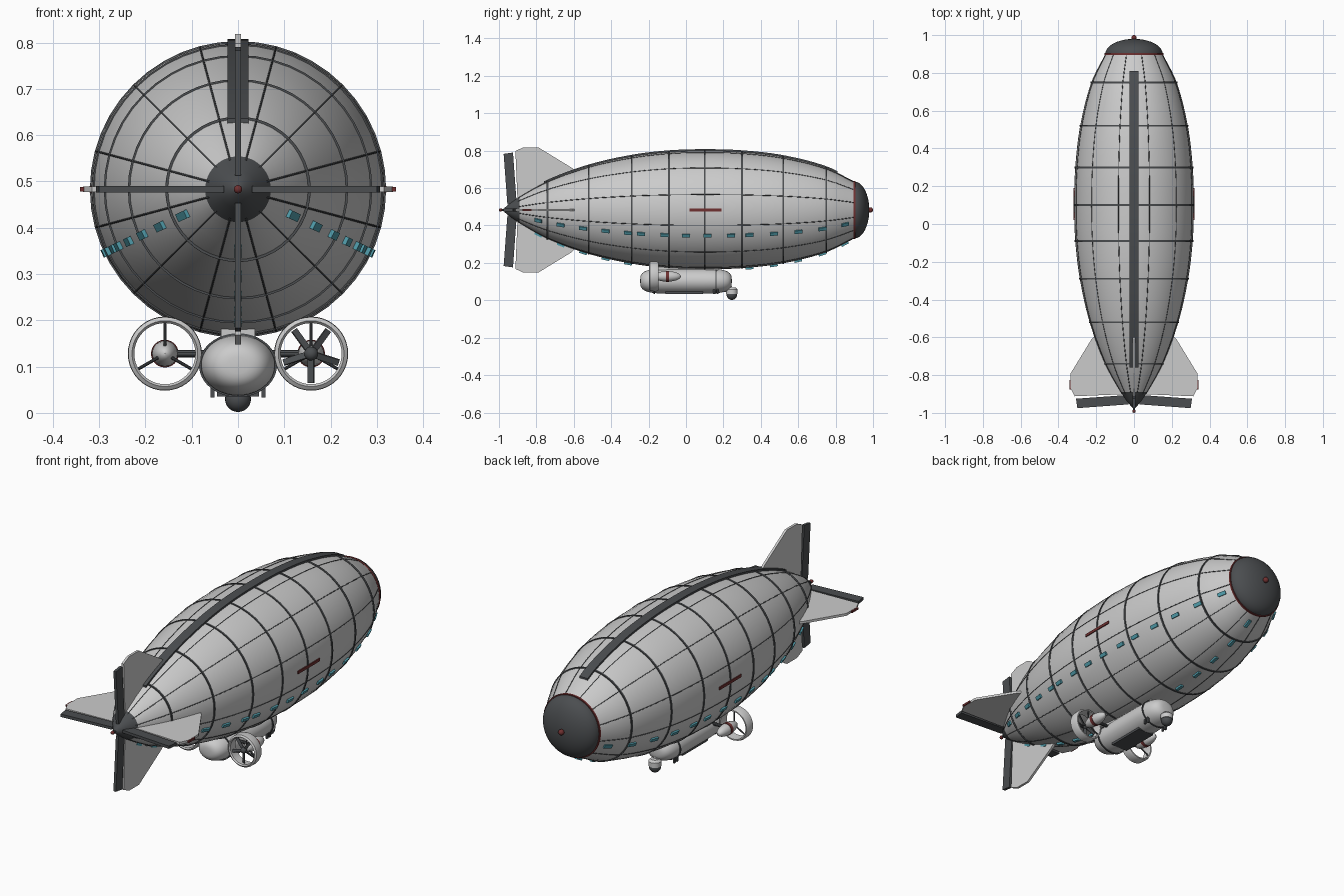
import bpy, bmesh, math
from mathutils import Matrix, Vector

if "Cube" in bpy.data.objects:
    bpy.data.objects.remove(bpy.data.objects["Cube"])

ZC = 0.483  # hull axis height


def mat(name, c):
    m = bpy.data.materials.new(name)
    m.diffuse_color = (*c, 1)
    m.use_nodes = True
    m.node_tree.nodes["Principled BSDF"].inputs["Base Color"].default_value = m.diffuse_color
    return m


DARK = mat("dark_grey", (0.07, 0.075, 0.08))
RED = mat("dark_red", (0.16, 0.03, 0.03))
TEAL = mat("teal", (0.08, 0.33, 0.4))


def finish(name, bm, m=None, smooth=True):
    bmesh.ops.recalc_face_normals(bm, faces=bm.faces)
    me = bpy.data.meshes.new(name)
    bm.to_mesh(me)
    bm.free()
    ob = bpy.data.objects.new(name, me)
    bpy.context.collection.objects.link(ob)
    if m:
        me.materials.append(m)
    if smooth:
        bpy.ops.object.select_all(action='DESELECT')
        ob.select_set(True)
        bpy.context.view_layer.objects.active = ob
        bpy.ops.object.shade_smooth_by_angle(angle=math.radians(35))
    return ob


def lathe(name, prof, m=None, c=(0, 0, ZC), segs=48, closed=False, sx=1, sz=1):
    """Revolve (y, radius) points about an axis parallel to y."""
    bm = bmesh.new()
    vs = [bm.verts.new((r, y, 0)) for y, r in prof]
    n = len(vs)
    es = [bm.edges.new((vs[i], vs[(i + 1) % n])) for i in range(n if closed else n - 1)]
    bmesh.ops.spin(bm, geom=vs + es, cent=(0, 0, 0), axis=(0, 1, 0), angle=2 * math.pi, steps=segs)
    bmesh.ops.remove_doubles(bm, verts=bm.verts, dist=1e-5)
    for v in bm.verts:
        v.co = Vector((v.co.x * sx + c[0], v.co.y + c[1], v.co.z * sz + c[2]))
    return finish(name, bm, m)


def ring(name, y, r, w, h, m, **k):
    return lathe(name, [(y - w, r - h), (y - w, r + h), (y + w, r + h), (y + w, r - h)], m, closed=True, **k)


def box(name, size, mtx, m=None):
    bm = bmesh.new()
    bmesh.ops.create_cube(bm, size=1, matrix=mtx @ Matrix.Diagonal((*size, 1)))
    return finish(name, bm, m, False)


def ball(name, c, r, m=None, scale=(1, 1, 1)):
    bm = bmesh.new()
    bmesh.ops.create_uvsphere(bm, u_segments=24, v_segments=14, radius=r,
                              matrix=Matrix.Translation(c) @ Matrix.Diagonal((*scale, 1)))
    return finish(name, bm, m)


def rod(name, a, b, r, m=None):
    a, b = Vector(a), Vector(b)
    bm = bmesh.new()
    q = (b - a).to_track_quat('Z', 'Y').to_matrix().to_4x4()
    bmesh.ops.create_cone(bm, cap_ends=True, segments=10, radius1=r, radius2=r, depth=(b - a).length,
                          matrix=Matrix.Translation((a + b) / 2) @ q)
    return finish(name, bm, m)


# hull profile (y, radius) with smooth interpolation
P = [(-0.97, 0.012), (-0.9, 0.064), (-0.74, 0.154), (-0.52, 0.235), (-0.29, 0.287), (-0.09, 0.311), (0.1, 0.317),
     (0.3, 0.311), (0.52, 0.285), (0.75, 0.226), (0.9, 0.152)]


def slope(i):
    a, b = P[max(i - 1, 0)], P[min(i + 1, len(P) - 1)]
    return (b[1] - a[1]) / (b[0] - a[0])


def R(y):
    i = max(0, min(len(P) - 2, sum(p[0] <= y for p in P) - 1))
    h = P[i + 1][0] - P[i][0]
    t = (y - P[i][0]) / h
    return ((2*t**3 - 3*t*t + 1) * P[i][1] + (t**3 - 2*t*t + t) * h * slope(i)
            + (3*t*t - 2*t**3) * P[i + 1][1] + (t**3 - t*t) * h * slope(i + 1))


def span(a, b, n):
    return [a + (b - a) * i / n for i in range(n + 1)]


def on_hull(y, ang, lift=0.0):
    """Frame on the hull: local x outward, y along the hull."""
    tilt = math.atan((R(y + .01) - R(y - .01)) / .02)
    return (Matrix.Translation((0, 0, ZC)) @ Matrix.Rotation(-ang, 4, 'Y')
            @ Matrix.Translation((R(y) + lift, y, 0)) @ Matrix.Rotation(-tilt, 4, 'Z'))


# envelope, nose cap and tail cone
lathe("envelope", [(y, R(y)) for y in span(-0.9, 0.9, 40)])
lathe("nose_cap", [(0.9 + 0.08 * math.sin(a), 0.152 * math.cos(a)) for a in span(0, math.pi / 2, 10)], DARK)
lathe("tail_cone", [(-0.975, 0), (-0.97, 0.012), (-0.935, 0.04), (-0.89, 0.071)], DARK)
ring("nose_band", 0.9, 0.152, 0.005, 0.004, RED)
ball("nose_light", (0, 0.986, ZC), 0.014, RED)
rod("tail_spike", (0, -0.96, ZC), (0, -0.992, ZC), 0.005, DARK)
ball("tail_light", (0, -0.991, ZC), 0.009, RED)

# hoops and lengthwise seams
for y, _ in P[2:10]:
    ring("hoop", y, R(y), 0.005, 0.003, DARK)
for k in range(12):
    cu = bpy.data.curves.new("seam", 'CURVE')
    cu.dimensions = '3D'
    cu.bevel_depth = 0.0022
    cu.bevel_resolution = 0
    sp = cu.splines.new('POLY')
    ys = span(-0.9, 0.9, 40)
    sp.points.add(len(ys) - 1)
    a = math.radians(15 + 30 * k)
    for p, y in zip(sp.points, ys):
        p.co = (R(y) * math.cos(a), y, ZC + R(y) * math.sin(a), 1)
    ob = bpy.data.objects.new("seam", cu)
    bpy.context.collection.objects.link(ob)
    cu.materials.append(DARK)
    bpy.ops.object.select_all(action='DESELECT')
    ob.select_set(True)
    bpy.context.view_layer.objects.active = ob
    bpy.ops.object.convert(target='MESH')

# spine strip along the top
bm = bmesh.new()
rows = [[bm.verts.new((x, y, ZC + R(y) + d)) for x, d in ((-.023, -.012), (-.023, .008), (.023, .008), (.023, -.012))]
        for y in span(-0.76, 0.81, 40)]
for a, b in zip(rows, rows[1:]):
    for i in range(4):
        bm.faces.new((a[i], a[(i + 1) % 4], b[(i + 1) % 4], b[i]))
bm.faces.new(rows[0])
bm.faces.new(rows[-1])
finish("spine_strip", bm, DARK)

# four tail fins with control surfaces, drawn as (radial, y)
FIN = [(0.03, -0.9), (0.03, -0.6), (0.205, -0.59), (0.225, -0.61), (0.335, -0.79), (0.335, -0.87), (0.315, -0.912)]
RUDDER = [(0.03, -0.905), (0.307, -0.925), (0.3, -0.975), (0.03, -0.955)]


def plate(name, pts, t, k, m=None):
    bm = bmesh.new()
    f = bm.faces.new([bm.verts.new((x, y, -t / 2)) for x, y in pts])
    g = bmesh.ops.extrude_face_region(bm, geom=[f])
    bmesh.ops.translate(bm, vec=(0, 0, t), verts=[v for v in g['geom'] if isinstance(v, bmesh.types.BMVert)])
    bm.transform(Matrix.Translation((0, 0, ZC)) @ Matrix.Rotation(k * math.pi / 2, 4, 'Y'))
    finish(name, bm, m, False)


for k in range(4):
    plate("tail_fin", FIN, 0.012, k)
    plate("rudder", RUDDER, 0.014, k, DARK)
for s in (-1, 1):
    box("fin_tip_light", (0.012, 0.05, 0.01), Matrix.Translation((s * 0.335, -0.85, ZC)), RED)
    box("side_stripe", (0.012, 0.17, 0.014), Matrix.Translation((s * 0.315, 0.105, ZC)), RED)

# window rows on both sides and along the keel
WY = [-.79, -.67, -.55, -.43, -.31, -.24, -.115, 0, .115, .24, .34, .47, .6, .73, .85]
for y in WY:
    for a in (-25.5, 205.5):
        box("side_window", (0.012, 0.042, 0.018), on_hull(y, math.radians(a), 0.002), TEAL)
    if abs(y) > 0.25:
        box("keel_window", (0.012, 0.042, 0.016), on_hull(y, math.radians(-90), 0.004), TEAL)

# gondola
G = (0, 0, 0.103)
prof = [(0.245 * (1 if c > 0 else -1) * abs(c) ** 0.42, max(0, math.sin(a)) ** 0.6)
        for a in span(0, math.pi, 28) for c in [math.cos(a)]]
prof[0], prof[-1] = (0.245, 0), (-0.245, 0)
lathe("gondola", prof, None, G, 40, sx=0.083, sz=0.068)
for y in (-0.17, 0.16):
    ring("gondola_band", y, 0.985, 0.003, 0.03, DARK, c=G, sx=0.083, sz=0.068)
box("gondola_mount", (0.074, 0.34, 0.04), Matrix.Translation((0, 0, 0.165)))
box("belly_hatch", (0.09, 0.2, 0.012), Matrix.Translation((0, -0.01, 0.041)), DARK)
for s in (-1, 1):
    for y in (0.15, 0.17):
        box("belly_sensor", (0.008, 0.01, 0.03), Matrix.Translation((s * 0.055, y, 0.048)), DARK)

# camera turret under the gondola nose
lathe("turret_collar", [(-0.012, 0), (-0.012, 0.03), (0.012, 0.03), (0.022, 0.02), (0.022, 0)], None, (0, 0, 0), 24)
col = bpy.context.object
col.data.transform(Matrix.Translation((0, 0.245, 0.047)) @ Matrix.Rotation(math.pi / 2, 4, 'X')
                   @ Matrix.Translation((0, 0, -ZC)) @ Matrix.Translation((0, 0, ZC)))
ball("turret_ball", (0, 0.245, 0.03), 0.028, DARK)
rod("turret_arm", (0, 0.2, 0.06), (0, 0.245, 0.06), 0.016)

# ducted engines either side
for s in (-1, 1):
    E = (s * 0.158, -0.172, 0.128)
    lathe("duct", [(-.026, .071), (-.02, .079), (.012, .08), (.026, .075), (.026, .069), (-.02, .066)],
          None, E, 40, closed=True)
    ball("nacelle", (E[0], -0.1, E[2]), 0.028, None, (1, 2.6, 1))
    ring("nacelle_band", 0.072, 0.028, 0.008, 0.002, RED, c=E, segs=24)
    rod("engine_strut", (s * 0.07, -0.11, 0.128), (s * 0.14, -0.11, 0.128), 0.008, DARK)
    for k in range(3):
        a = math.radians(90 + 120 * k)
        rod("duct_stay", (E[0], -0.155, E[2]),
            (E[0] + .07 * math.cos(a), -0.155, E[2] + .07 * math.sin(a)), 0.0035, DARK)
    if s > 0:  # fan is only visible on the right engine
        ball("fan_hub", (E[0], -0.18, E[2]), 0.015, DARK)
        for k in range(5):
            mtx = (Matrix.Translation((E[0], -0.18, E[2])) @ Matrix.Rotation(math.radians(72 * k + 18), 4, 'Y')
                   @ Matrix.Translation((0.034, 0, 0)) @ Matrix.Rotation(math.radians(25), 4, 'X'))
            box("fan_blade", (0.058, 0.005, 0.014), mtx, DARK)
